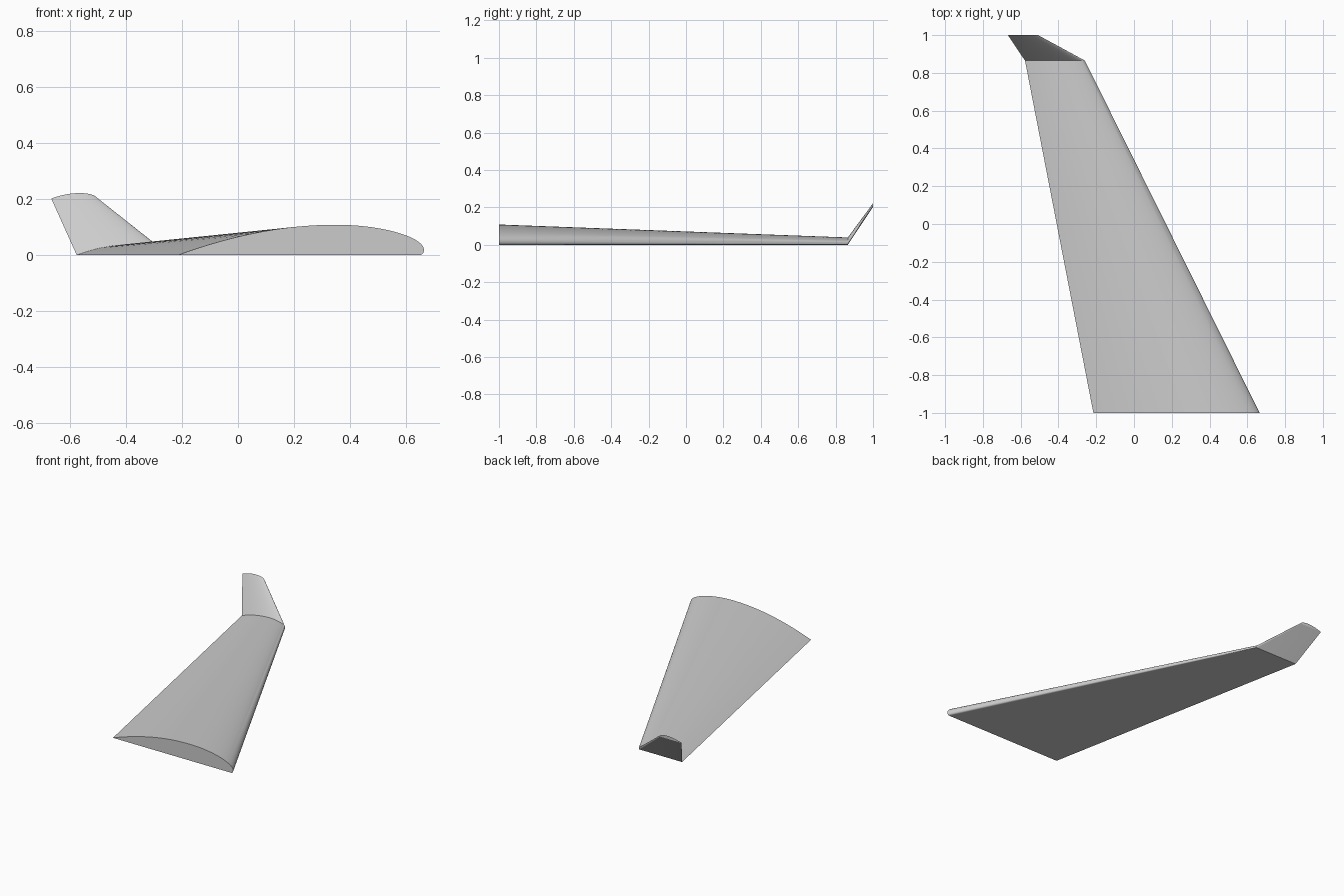
import bpy
import bmesh
import math
from mathutils import Vector
from mathutils.geometry import interpolate_bezier

default = bpy.data.objects.get("Cube")
if default:
    bpy.data.objects.remove(default, do_unlink=True)

# Single light grey skin
grey = bpy.data.materials.new("light_grey")
grey.use_nodes = True
COLOUR = (0.6, 0.6, 0.6, 1)
grey.diffuse_color = COLOUR
grey.node_tree.nodes["Principled BSDF"].inputs["Base Color"].default_value = COLOUR

# Flat-bottomed airfoil in chord units, from trailing edge over the top to the nose
CURVES = [
    ([(0, 0), (0.22, 0.08), (0.43, 0.123), (0.64, 0.123)], 16),
    ([(0.64, 0.123), (0.84, 0.123), (1, 0.07), (1, 0.022)], 20),
    ([(1, 0.022), (1, 0.006), (0.992, 0), (0.98, 0)], 8),
]


def airfoil():
    points = []
    for controls, count in CURVES:
        a, b, c, d = [Vector((u, h, 0)) for u, h in controls]
        points += interpolate_bezier(a, b, c, d, count)[:-1]
    points.append(d)
    return points


# Sections: y position, trailing edge x, height, chord
SECTIONS = [
    (-1.0, -0.215, 0.0, 0.88),    # root
    (0.865, -0.577, 0.0, 0.317),  # winglet bend
    (1.0, -0.668, 0.202, 0.16),   # winglet tip
]

# Loft the wing and winglet through the sections
bm = bmesh.new()
profile = airfoil()
rings = [[bm.verts.new((x + p.x * chord, y, z + p.y * chord)) for p in profile]
         for y, x, z, chord in SECTIONS]
for inner, outer in zip(rings, rings[1:]):
    for i in range(len(profile)):
        j = (i + 1) % len(profile)
        bm.faces.new((inner[i], inner[j], outer[j], outer[i]))
bm.faces.new(rings[0])
bm.faces.new(rings[-1])
bmesh.ops.recalc_face_normals(bm, faces=bm.faces)

mesh = bpy.data.meshes.new("wing_with_winglet")
bm.to_mesh(mesh)
bm.free()
mesh.materials.append(grey)
wing = bpy.data.objects.new("wing_with_winglet", mesh)
bpy.context.collection.objects.link(wing)

# Smooth skin with sharp bend, trailing edge and end caps
bpy.ops.object.select_all(action="DESELECT")
wing.select_set(True)
bpy.context.view_layer.objects.active = wing
bpy.ops.object.shade_smooth_by_angle(angle=math.radians(30))
